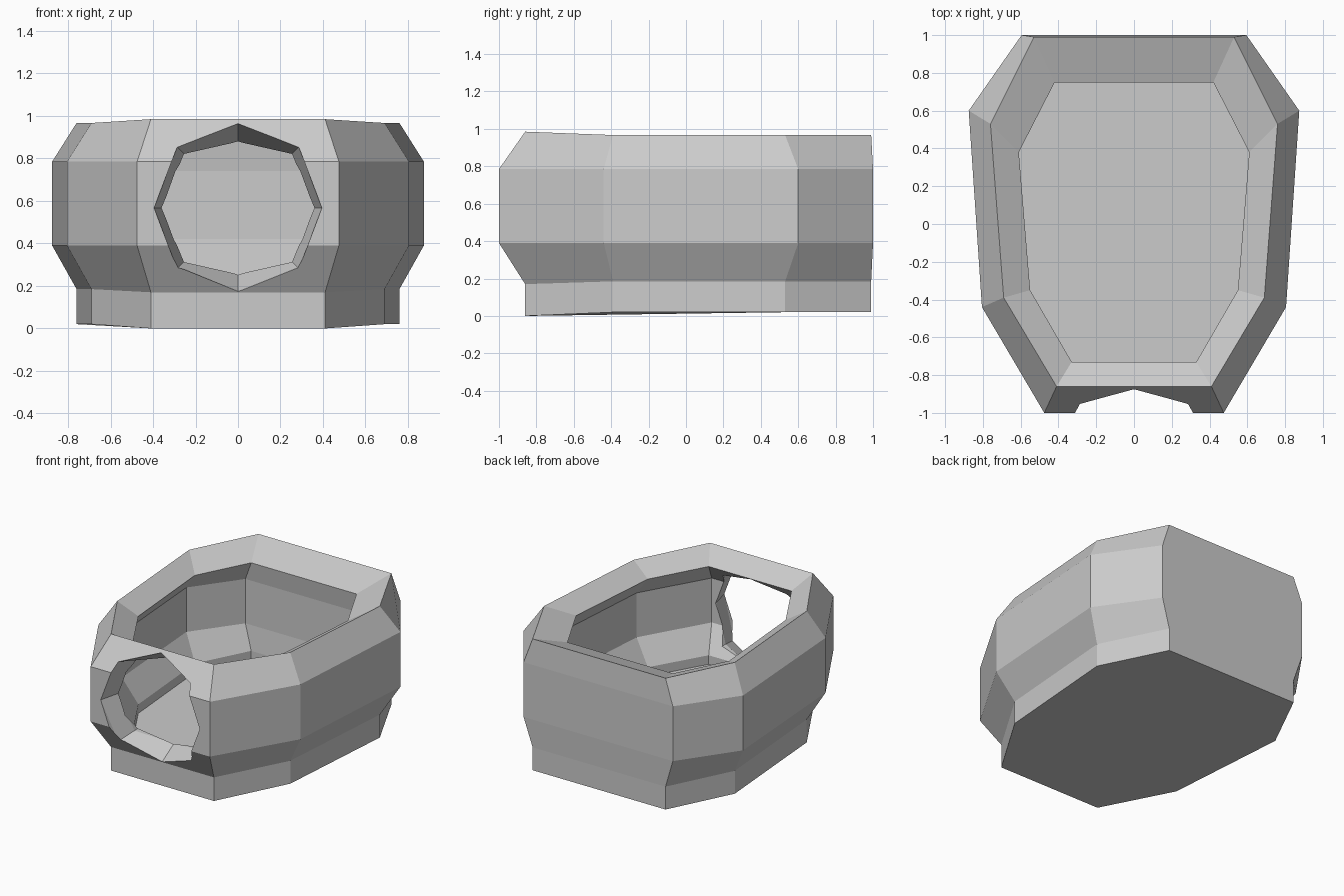
import bpy, bmesh
from math import sin, cos, pi

if "Cube" in bpy.data.objects:
    bpy.data.objects.remove(bpy.data.objects["Cube"])


def loft(name, rings):
    """Closed solid through a series of equal-length point rings."""
    bm = bmesh.new()
    loops = [[bm.verts.new(p) for p in ring] for ring in rings]
    for a, b in zip(loops, loops[1:]):
        n = len(a)
        for i in range(n):
            j = (i + 1) % n
            bm.faces.new((a[i], a[j], b[j], b[i]))
    bm.faces.new(loops[0][::-1])
    bm.faces.new(loops[-1])
    bmesh.ops.recalc_face_normals(bm, faces=bm.faces)
    mesh = bpy.data.meshes.new(name)
    bm.to_mesh(mesh)
    bm.free()
    obj = bpy.data.objects.new(name, mesh)
    bpy.context.collection.objects.link(obj)
    return obj


def outline(half, z, front_z=None):
    """Mirror four right-hand corners (front to back) into an eight-sided ring."""
    zs = [z if front_z is None else front_z, z, z, z]
    right = [(x, y, h) for (x, y), h in zip(half, zs)]
    return right + [(-x, y, h) for x, y, h in reversed(right)]


# Plan outlines: right-hand corners from front to back
narrow = [(.41, -.86), (.69, -.39), (.76, .53), (.53, .99)]
wide = [(.475, -1.0), (.805, -.44), (.875, .60), (.595, 1.0)]
inner_narrow = [(.33, -.73), (.55, -.35), (.61, .38), (.42, .75)]
inner_wide = [(.39, -.85), (.66, -.38), (.72, .44), (.48, .77)]

# Hollow shell: up the outside, over the sloped rim, down the inside
shell = loft("shell", [
    outline(narrow, .02, 0),
    outline(narrow, .185, .17),
    outline(wide, .39),
    outline(wide, .785),
    outline(narrow, .967, .985),
    outline(inner_narrow, .88, .885),
    outline(inner_wide, .74),
    outline(inner_wide, .42),
    outline(inner_narrow, .245),
    outline(inner_narrow, .18),
])

# Eight-sided entrance that tapers through the wall thickness
outer, lip, inner, far = [], [], [], []
for i in range(8):
    a = i * pi / 4
    c, s = cos(a), sin(a)
    r = (.395, .405, .397)[0 if i % 4 == 0 else (1 if i % 2 else 2)]
    ri = (.36, .36, .312)[0 if i % 4 == 0 else (1 if i % 2 else 2)]
    y = (-1.0, -.955, -.87)[0 if i % 4 == 0 else (1 if i % 2 else 2)]
    outer.append((r * c, -1.3, .567 + r * s))
    lip.append((r * c, y, .567 + r * s))
    inner.append((ri * c, y + .14, .567 + ri * s))
    far.append((ri * c, -.5, .567 + ri * s))
cutter = loft("entrance_cutter", [outer, lip, inner, far])
cutter.hide_render = True

cut = shell.modifiers.new("entrance", 'BOOLEAN')
cut.operation = 'DIFFERENCE'
cut.solver = 'EXACT'
cut.object = cutter

# Bake the cut and drop the cutter
bpy.context.view_layer.objects.active = shell
bpy.context.view_layer.update()
bpy.ops.object.modifier_apply(modifier=cut.name)
bpy.data.objects.remove(cutter)
